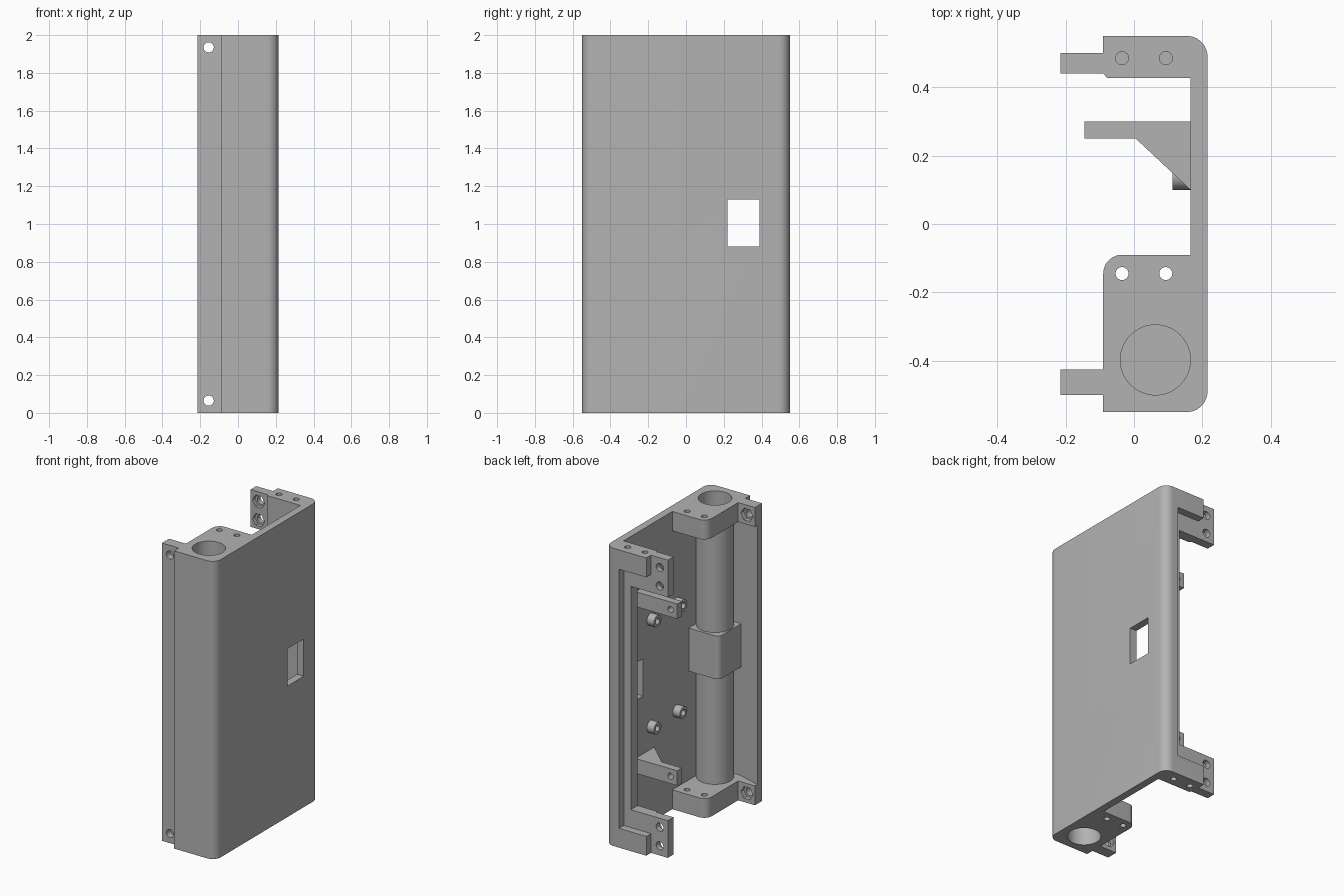
import bpy, bmesh, math
from mathutils import Vector

old = bpy.data.objects.get("Cube")
if old:
    bpy.data.objects.remove(old, do_unlink=True)

grey = bpy.data.materials.new("plain grey")
grey.use_nodes = True
grey.diffuse_color = (0.45, 0.45, 0.45, 1)
grey.node_tree.nodes["Principled BSDF"].inputs["Base Color"].default_value = grey.diffuse_color

AXES = {"x": lambda u, v, w: (w, u, v),
        "y": lambda u, v, w: (u, w, v),
        "z": lambda u, v, w: (u, v, w)}


def prism(name, points, lo, hi, axis="z"):
    """Extrude a flat outline from lo to hi along an axis."""
    bm = bmesh.new()
    to3d = AXES[axis]
    face = bm.faces.new([bm.verts.new(to3d(u, v, lo)) for u, v in points])
    grown = bmesh.ops.extrude_face_region(bm, geom=[face])
    verts = [g for g in grown["geom"] if isinstance(g, bmesh.types.BMVert)]
    bmesh.ops.translate(bm, vec=Vector(to3d(0, 0, hi - lo)), verts=verts)
    bmesh.ops.recalc_face_normals(bm, faces=bm.faces)
    mesh = bpy.data.meshes.new(name)
    bm.to_mesh(mesh)
    bm.free()
    mesh.materials.append(grey)
    obj = bpy.data.objects.new(name, mesh)
    bpy.context.collection.objects.link(obj)
    return obj


def ring(u, v, r, n=32, start=0.0, sweep=2 * math.pi):
    steps = n if sweep > 6 else n - 1
    return [(u + r * math.cos(start + sweep * i / steps),
             v + r * math.sin(start + sweep * i / steps)) for i in range(n)]


def corner(u, v, r, quarter):
    return ring(u, v, r, 10, quarter * math.pi / 2, math.pi / 2)


def rod(name, u, v, r, lo, hi, axis="z", n=32):
    return prism(name, ring(u, v, r, n), lo, hi, axis)


def box(name, x0, x1, y0, y1, z0, z1):
    return prism(name, [(x0, y0), (x1, y0), (x1, y1), (x0, y1)], z0, z1)


def cut(parts, cutters):
    for part in parts:
        bpy.context.view_layer.objects.active = part
        for cutter in cutters:
            mod = part.modifiers.new("cut", "BOOLEAN")
            mod.operation = "DIFFERENCE"
            mod.solver = "EXACT"
            mod.object = cutter
            bpy.ops.object.modifier_apply(modifier=mod.name)
    for cutter in cutters:
        bpy.data.objects.remove(cutter, do_unlink=True)


def span(z0, z1, top):
    """Height range, flipped about mid height for the top copy."""
    return (2 - z1, 2 - z0) if top else (z0, z1)


IN = 0.165           # inner face of the side plate
WALL = -0.5          # inner face of the front wall
TUBE = (0.0625, -0.3975)
parts = []

# Shell: side plate with front and back walls and their flanges
outline = ([(-0.09, -0.55)] + corner(0.155, -0.49, 0.06, 3) + corner(0.155, 0.49, 0.06, 0)
           + [(-0.09, 0.55), (-0.09, 0.5), (-0.215, 0.5), (-0.215, 0.44), (-0.09, 0.44),
              (-0.078, 0.427), (IN, 0.427), (IN, WALL), (-0.05, WALL),
              (-0.215, -0.45), (-0.215, WALL), (-0.09, WALL)])
shell = prism("shell", outline, 0, 2)
parts.append(shell)

# Window and stepped opening in the back wall
cut([shell], [box("window", 0.1, 0.3, 0.22, 0.39, 0.88, 1.13),
              box("outer_opening", -0.3, 0.112, 0.5, 0.6, 0.13, 1.87),
              box("inner_opening", -0.3, 0.06, 0.4, 0.6, 0.25, 1.75)])

block_outline = ([(IN, WALL), (IN, -0.09)] + corner(-0.035, -0.145, 0.055, 1)
                 + [(-0.09, -0.425), (-0.215, -0.425), (-0.215, -0.45), (-0.05, WALL)])

for top in (False, True):
    end = "top" if top else "bottom"

    # End block that carries the tube
    block = prism(end + "_block", block_outline, *span(0, 0.13, top))
    tube = rod(end + "_tube", *TUBE, 0.115, *span(0.13, 0.86, top), n=64)
    cut([block, tube], [rod("bore", *TUBE, 0.1025, *span(-0.1, 0.9, top), n=64)])

    # Vertical screw holes: through the block, blind in the back wall
    cut([block], [rod("hole", x, -0.145, 0.019, *span(-0.1, 0.3, top)) for x in (-0.035, 0.093)])
    cut([shell], [rod("hole", x, 0.485, 0.019, *span(-0.1, 0.1, top)) for x in (-0.035, 0.093)])

    # Front flange screw hole with hexagonal nut pocket
    z = 1.935 if top else 0.065
    cut([shell, block], [rod("hole", -0.155, z, 0.027, -0.7, -0.4, "y"),
                         rod("nut", -0.155, z, 0.045, -0.455, -0.4, "y", 6)])

    # Back flange screw holes with nut pockets
    for h in (0.065, 0.19):
        z = 2 - h if top else h
        cut([shell], [rod("hole", -0.155, z, 0.027, 0.4, 0.6, "y"),
                      rod("nut", -0.155, z, 0.045, 0.4, 0.465, "y", 6)])

    # Mounting tab with gusset
    z0, z1 = span(0.39, 0.49, top)
    tab = box(end + "_tab", -0.145, IN, 0.25, 0.3, z0, z1)
    cut([tab], [rod("hole", -0.095, (z0 + z1) / 2, 0.02, 0.2, 0.4, "y")])
    gusset = prism(end + "_gusset", [(0.005, 0.25), (IN, 0.25), (IN, 0.1)], z0, z1)
    parts += [block, tube, tab, gusset]

    # Standoffs on the side plate
    for side, y in (("front", -0.135), ("back", 0.14)):
        z = 1.365 if top else 0.645
        post = rod(end + "_" + side + "_standoff", y, z, 0.04, 0.113, IN, "x")
        cut([post], [rod("hole", y, z, 0.02, 0.05, 0.15, "x")])
        parts.append(post)

# Middle block that closes the tube
middle = ([(IN, WALL), (IN, -0.265)] + corner(-0.025, -0.3, 0.035, 1) + [(-0.06, WALL)])
parts.append(prism("middle_block", middle, 0.86, 1.15))

# Smooth the round surfaces and keep the edges sharp
bpy.ops.object.select_all(action="DESELECT")
for part in parts:
    part.select_set(True)
bpy.context.view_layer.objects.active = shell
bpy.ops.object.shade_smooth_by_angle(angle=math.radians(25))
